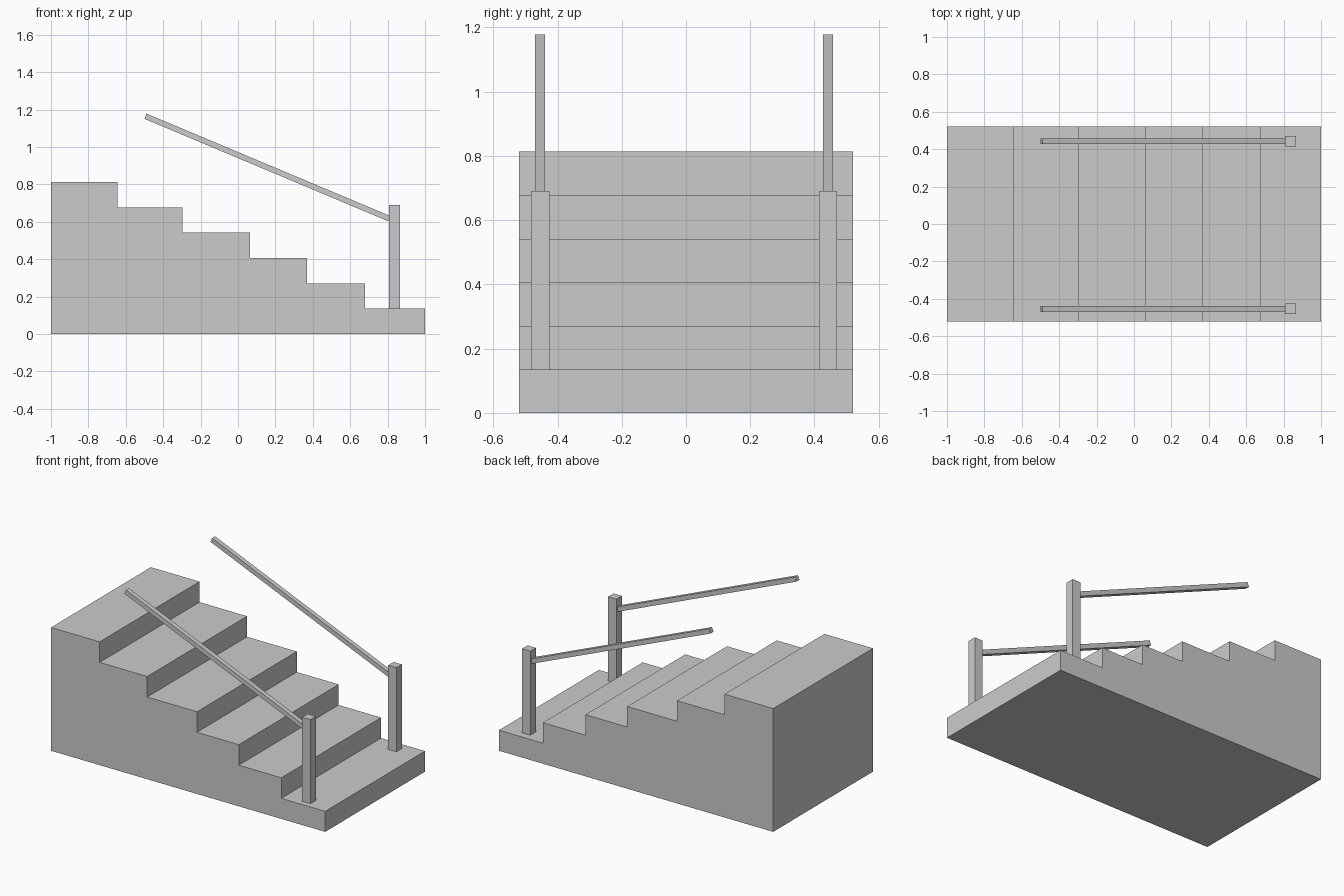
import bpy, bmesh, math
from mathutils import Matrix, Vector

if "Cube" in bpy.data.objects:
    bpy.data.objects.remove(bpy.data.objects["Cube"])


def finish(name, bm):
    bmesh.ops.recalc_face_normals(bm, faces=bm.faces)
    mesh = bpy.data.meshes.new(name)
    bm.to_mesh(mesh)
    bm.free()
    obj = bpy.data.objects.new(name, mesh)
    bpy.context.collection.objects.link(obj)
    return obj


def box(name, size, loc, tilt=0.0):
    bm = bmesh.new()
    mat = (Matrix.Translation(loc) @ Matrix.Rotation(tilt, 4, 'Y')
           @ Matrix.Diagonal((*size, 1)))
    bmesh.ops.create_cube(bm, size=1, matrix=mat)
    return finish(name, bm)


# stair body: stepped side profile extruded across the width
HALF_W = 0.52
RISE = 0.1355
edges = [1.0, 0.68, 0.37, 0.065, -0.298, -0.645, -1.0]
profile = [(-1.0, 0.0), (1.0, 0.0)]
for i in range(6):
    z = RISE * (i + 1)
    profile += [(edges[i], z), (edges[i + 1], z)]

bm = bmesh.new()
face = bm.faces.new([bm.verts.new((x, -HALF_W, z)) for x, z in profile])
ext = bmesh.ops.extrude_face_region(bm, geom=[face], use_keep_orig=True)
bmesh.ops.translate(bm, vec=(0, 2 * HALF_W, 0),
                    verts=[v for v in ext['geom'] if isinstance(v, bmesh.types.BMVert)])
finish("stair_steps", bm)

# a post on the lowest step and a sloping handrail on each side
upper, lower = Vector((-0.494, 0, 1.164)), Vector((0.808, 0, 0.617))
run = lower - upper
for side, y in (("front", -0.454), ("back", 0.442)):
    box(side + "_post", (0.06, 0.057, 0.69 - RISE), (0.836, y, (0.69 + RISE) / 2))
    mid = (upper + lower) / 2
    box(side + "_handrail", (run.length, 0.031, 0.03), (mid.x, y, mid.z),
        math.atan2(-run.z, run.x))
